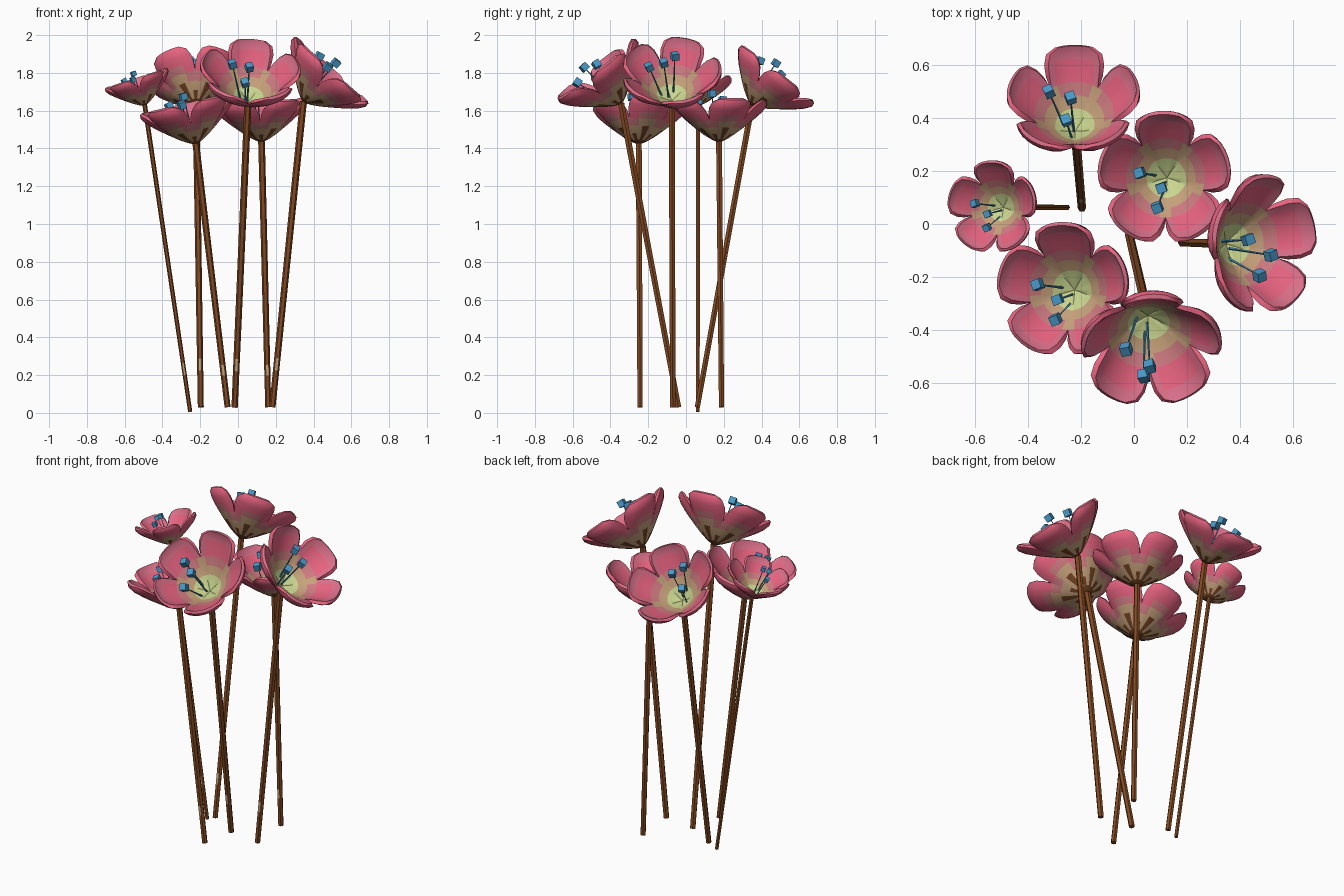
import bpy, bmesh, math
from mathutils import Vector, Matrix

if "Cube" in bpy.data.objects:
    bpy.data.objects.remove(bpy.data.objects["Cube"])

def mat(name, c):
    m = bpy.data.materials.new(name)
    m.diffuse_color = (*c, 1)
    m.use_nodes = True
    m.node_tree.nodes["Principled BSDF"].inputs["Base Color"].default_value = m.diffuse_color
    return m

PINK, ROSE, DUSTY, TAN, GREEN, BROWN, STEM, BLUE = range(8)
MATS = [mat("pink", (0.8, 0.125, 0.215)), mat("pale_rose", (0.7, 0.16, 0.25)),
        mat("dusty_pink", (0.62, 0.2, 0.22)), mat("tan", (0.57, 0.36, 0.2)),
        mat("yellow_green", (0.6, 0.68, 0.28)), mat("bark_brown", (0.17, 0.055, 0.016)),
        mat("stem_brown", (0.23, 0.068, 0.016)), mat("blue", (0.065, 0.32, 0.58))]

def finish(bm, name, angle):
    bmesh.ops.remove_doubles(bm, verts=bm.verts, dist=0.0003)
    bmesh.ops.recalc_face_normals(bm, faces=bm.faces)
    me = bpy.data.meshes.new(name)
    bm.to_mesh(me)
    bm.free()
    for m in MATS:
        me.materials.append(m)
    ob = bpy.data.objects.new(name, me)
    bpy.context.collection.objects.link(ob)
    bpy.ops.object.select_all(action='DESELECT')
    ob.select_set(True)
    bpy.context.view_layer.objects.active = ob
    if angle:
        bpy.ops.object.shade_smooth_by_angle(angle=math.radians(angle))
    return ob

# petal profile: radius, height, half angle, thickness, raise of the side edges
PROFILE = [(0, 0, 36, .012, 0), (.04, .018, 36, .012, 0), (.08, .043, 36, .013, 0),
           (.12, .072, 36, .016, .003), (.16, .102, 36, .020, .01), (.195, .13, 35, .024, .018),
           (.228, .16, 31.5, .026, .02), (.25, .19, 26, .024, .015), (.25, .21, 17, .016, .006)]
COLS = 8
N = len(PROFILE)

def shell(inside, az, bm):
    """grid of petal vertices, outer or inner surface"""
    grid = []
    for i, (r, z, half, thick, lift) in enumerate(PROFILE):
        p, q = PROFILE[max(i - 1, 0)], PROFILE[min(i + 1, N - 1)]
        n = Vector((-(q[1] - p[1]), q[0] - p[0])).normalized()
        if i >= 7:
            n = Vector((-.8, .6))       # lip rolls inwards
        row = []
        for c in range(COLS + 1):
            u = 2 * c / COLS - 1
            off = thick * (1 - .35 * u ** 4) if inside else 0
            off += lift * abs(u) ** 3   # bulging cross-section
            a = half - (3 if inside and i >= 5 else 0)
            t = az + math.radians(a) * u
            rr = max(r + n.x * off, 0) if i else 0
            row.append(bm.verts.new((rr * math.cos(t), rr * math.sin(t), z + n.y * off)))
        grid.append(row)
    return grid

def outside_colour(row, col):
    mid = col in (3, 4)
    if row == 0 or (row < 3 and mid) or (row == 1 and col in (0, 7)):
        return BROWN
    if row < 3 or (row == 3 and 2 <= col <= 5):
        return TAN
    return DUSTY if row == 3 or (row == 4 and 2 <= col <= 5) else PINK

def inside_colour(row, col):
    if row < 2:
        return GREEN
    if row == 2:
        return TAN
    if row == 3:
        return TAN if col in (0, 7) else DUSTY
    return ROSE if row >= 6 or col in (0, 7) else PINK

def corolla(name, mtx):
    bm = bmesh.new()
    def add(vs, m):
        bm.faces.new(vs).material_index = m
    for k in range(5):
        az = math.radians(90 + 72 * k)
        out, inn = shell(False, az, bm), shell(True, az, bm)
        for i in range(N - 1):
            for c in range(COLS):
                for g, rule in ((out, outside_colour), (inn, inside_colour)):
                    add((g[i][c], g[i][c + 1], g[i + 1][c + 1], g[i + 1][c]), rule(i, c))
            if i >= 3:   # free side edges of the petal
                for c in (0, COLS):
                    add((out[i][c], out[i + 1][c], inn[i + 1][c], inn[i][c]), PINK)
        for c in range(COLS):   # petal tip
            add((out[-1][c], out[-1][c + 1], inn[-1][c + 1], inn[-1][c]), ROSE)
    bm.transform(mtx)
    finish(bm, name, 40)

def tube(bm, a, b, r0, r1, sides, colour, stops=(0, 1)):
    a, b = Vector(a), Vector(b)
    q = Vector((0, 0, 1)).rotation_difference(b - a)
    rings = []
    for s in stops:
        r = r0 + (r1 - r0) * s
        rings.append([bm.verts.new(a.lerp(b, s) + q @ Vector((r * math.cos(2 * math.pi * j / sides),
                      r * math.sin(2 * math.pi * j / sides), 0))) for j in range(sides)])
    for i in range(len(rings) - 1):
        for j in range(sides):
            k = (j + 1) % sides
            f = bm.faces.new((rings[i][j], rings[i][k], rings[i + 1][k], rings[i + 1][j]))
            # small pale scar low on the stem
            f.material_index = TAN if (i == 1 and j == 4) else colour
    for ring in (rings[0], rings[-1]):
        bm.faces.new(ring).material_index = colour

def stamens(name, mtx):
    bm = bmesh.new()
    for tip in ((-.09, .02, .225), (-.008, -.035, .255), (-.025, -.108, .215)):
        tip = Vector(tip)
        root = Vector((tip.x * .45, tip.y * .45, .03))
        tube(bm, root, tip, .005, .0025, 4, BLUE)
        q = Vector((0, 0, 1)).rotation_difference(tip - root).to_matrix().to_4x4()
        res = bmesh.ops.create_cube(bm, size=.035, matrix=Matrix.Translation(tip) @ q
                                    @ Matrix.Rotation(.35, 4, 'Z'))
        for v in res["verts"]:
            for f in v.link_faces:
                f.material_index = BLUE
    bm.transform(mtx)
    finish(bm, name, 0)

# name, stem foot, flower base, scale, tilt in degrees, tilt direction
FLOWERS = [
    ("back", (-.197, .06, .03), (-.222, .345, 1.625), 1.02, 38, (-.06, 1)),
    ("middle", (.16, .188, .03), (.125, .175, 1.43), 1.02, 3, (-1, -.2)),
    ("left", (-.253, .063, .005), (-.492, .063, 1.625), .71, 18, (-1, 0)),
    ("front_left", (-.055, -.243, .03), (-.222, -.25, 1.42), 1.03, 13, (-1, 0)),
    ("front", (-.018, -.04, .03), (.052, -.34, 1.635), 1.08, 38, (.1, -1)),
    ("right", (.182, -.07, .03), (.342, -.075, 1.645), 1.07, 42, (1, -.03)),
]

for name, foot, base, s, tilt, d in FLOWERS:
    d = Vector((*d, 0)).normalized() * math.sin(math.radians(tilt))
    axis = Vector((d.x, d.y, math.cos(math.radians(tilt))))
    rot = Vector((0, 0, 1)).rotation_difference(axis).to_matrix().to_4x4()
    mtx = Matrix.Translation(base) @ rot @ Matrix.Scale(s, 4)
    corolla(name + "_petals", mtx)
    stamens(name + "_stamens", mtx)
    bm = bmesh.new()
    tube(bm, foot, Vector(base) + axis * .006, .0155 * s, .0175 * s, 6, STEM, (0, .12, .16, 1))
    finish(bm, name + "_stem", 0)
